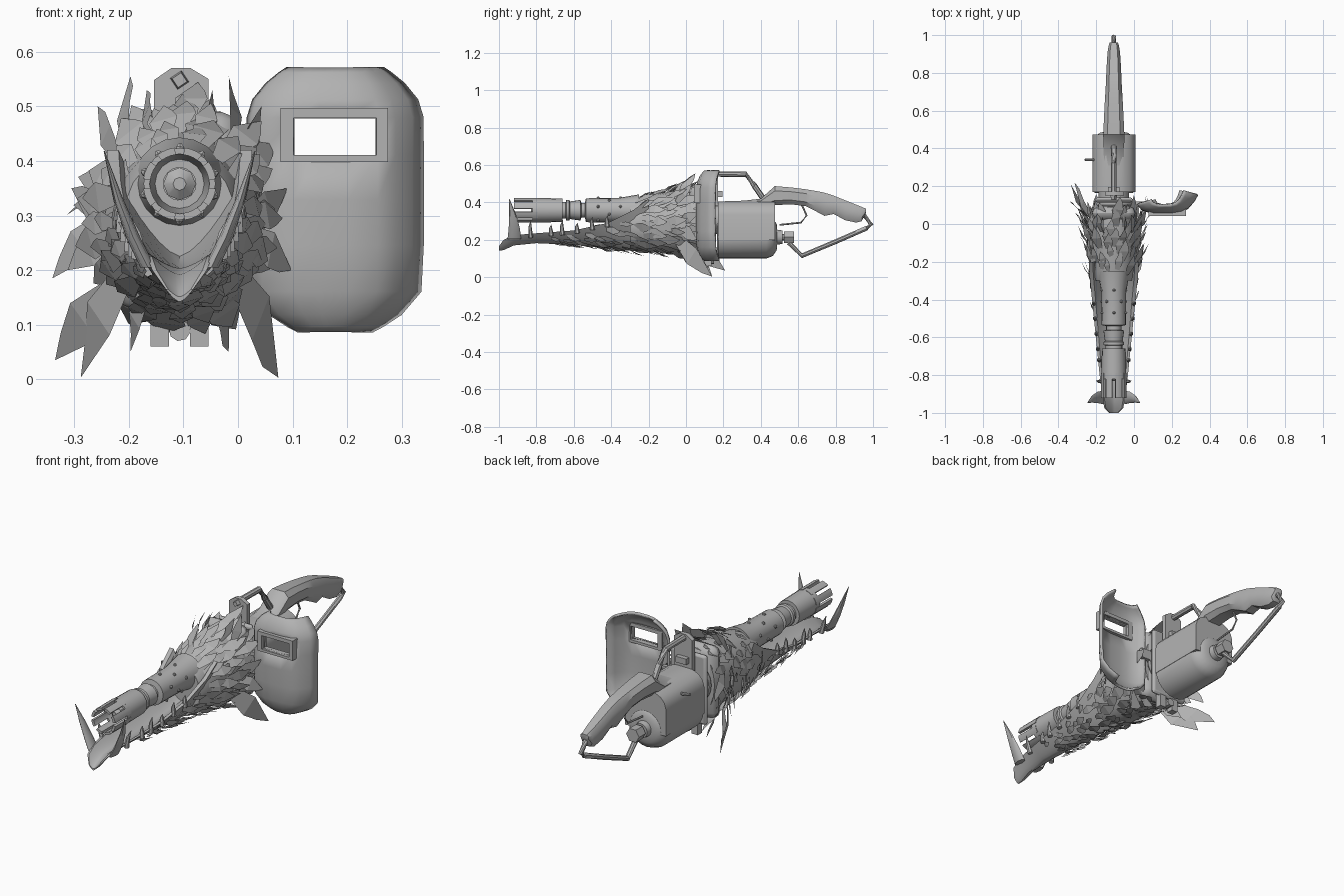
import bpy, bmesh, math, random
from mathutils import Vector

if "Cube" in bpy.data.objects:
    bpy.data.objects.remove(bpy.data.objects["Cube"])

random.seed(11)
CX = -0.107
grey = bpy.data.materials.new("plain_grey")
grey.diffuse_color = (0.45, 0.45, 0.45, 1)
grey.use_nodes = True
grey.node_tree.nodes["Principled BSDF"].inputs["Base Color"].default_value = grey.diffuse_color


def finish(name, bm, smooth=35, bevel=0, solid=0, recalc=True):
    if recalc:
        bmesh.ops.recalc_face_normals(bm, faces=bm.faces[:])
    me = bpy.data.meshes.new(name)
    bm.to_mesh(me)
    bm.free()
    me.materials.append(grey)
    ob = bpy.data.objects.new(name, me)
    bpy.context.collection.objects.link(ob)
    if solid:
        m = ob.modifiers.new("thickness", 'SOLIDIFY')
        m.thickness, m.offset = solid, 0
    if bevel:
        m = ob.modifiers.new("bevel", 'BEVEL')
        m.width, m.segments, m.limit_method = bevel, 2, 'ANGLE'
    if smooth:
        bpy.ops.object.select_all(action='DESELECT')
        ob.select_set(True)
        bpy.context.view_layer.objects.active = ob
        bpy.ops.object.shade_smooth_by_angle(angle=math.radians(smooth))
    return ob


def loft(name, rings, closed=True, cap=True, **kw):
    bm = bmesh.new()
    rows = [[bm.verts.new(p) for p in r] for r in rings]
    n = len(rows[0])
    for a, b in zip(rows, rows[1:]):
        for i in range(n if closed else n - 1):
            j = (i + 1) % n
            bm.faces.new((a[i], a[j], b[j], b[i]))
    if cap and closed:
        bm.faces.new(rows[0])
        bm.faces.new(rows[-1])
    return finish(name, bm, **kw)


def lathe(name, prof, z, seg=20, x=CX, **kw):
    # profile of (y, radius) turned about a lengthwise axis
    return loft(name, [[(x + r * math.cos(t * math.tau / seg), y, z + r * math.sin(t * math.tau / seg))
                        for t in range(seg)] for y, r in prof], **kw)


def slab(name, pts, x0, x1, **kw):
    # side-on outline of (y, z) extruded across x
    return loft(name, [[(x, y, z) for y, z in pts] for x in (x0, x1)], **kw)


def box(name, x0, x1, y0, y1, z0, z1, **kw):
    return slab(name, [(y0, z0), (y1, z0), (y1, z1), (y0, z1)], x0, x1, **kw)


def rod(name, pts, radii, seg=8):
    pts = [Vector(p) for p in pts]
    if not isinstance(radii, (list, tuple)):
        radii = [radii] * len(pts)
    rings = []
    for i, p in enumerate(pts):
        d = (pts[min(i + 1, len(pts) - 1)] - pts[max(i - 1, 0)]).normalized()
        u = d.cross(Vector((0.2, 0.3, 1)) if abs(d.z) < .8 else Vector((1, 0, 0))).normalized()
        v = d.cross(u)
        rings.append([p + radii[i] * (u * math.cos(k * math.tau / seg) + v * math.sin(k * math.tau / seg))
                      for k in range(seg)])
    return loft(name, rings)


def lerp(table, y):
    for a, b in zip(table, table[1:]):
        if y <= b[0]:
            f = max(0, (y - a[0]) / (b[0] - a[0]))
            return [p + (q - p) * f for p, q in zip(a[1:], b[1:])]
    return table[-1][1:]


# Lower jaw: y, half width, bottom, rim; the trough has a thick floor
jaw = [(-1.0, .025, .142, .165), (-.975, .05, .145, .2), (-.92, .06, .17, .225), (-.8, .075, .182, .235),
       (-.6, .095, .173, .25), (-.42, .113, .155, .29), (-.28, .128, .14, .36), (-.2, .133, .134, .42)]
S = [i / 6 for i in range(-6, 7)]
loft("lower_jaw", [[(CX + w * s, y, b + (t - b) * abs(s) ** 1.5) for s in S] +
                   [(CX + w * s * .84, y, b + (t - b) * (.4 + .6 * abs(s) ** 1.5)) for s in S[::-1]]
                   for y, w, b, t in jaw])

# Neck: y, half width, bottom, top
neck = [(-.3, .105, .15, .415), (-.25, .122, .143, .43), (-.1, .125, .13, .455), (.06, .122, .13, .485), (.09, .115, .14, .475)]
loft("neck", [[(CX + w * math.sin(t * math.tau / 20), y, (b + u) / 2 - (u - b) / 2 * math.cos(t * math.tau / 20))
               for t in range(20)] for y, w, b, u in neck])
box("collar", CX - .114, CX + .114, .02, .095, .125, .49, bevel=.04)

# Barrel, muzzle and inner nozzle
AZ = .358
lathe("barrel", [(-.665, .045), (-.643, .045), (-.64, .055), (-.625, .055), (-.62, .047), (-.565, .055), (-.56, .04),
                 (-.54, .04), (-.535, .064), (-.36, .066), (-.25, .085)], AZ)
lathe("muzzle", [(-.7, .03), (-.7, .045), (-.82, .055), (-.82, .066), (-.66, .063), (-.66, .03)], AZ, seg=16, cap=False)
lathe("nozzle", [(-.83, .012), (-.815, .03), (-.68, .03)], AZ, seg=8)
for k in range(8):
    a0 = (k + .17) * math.tau / 8
    arc = [a0 + i * .66 * math.tau / 24 for i in range(4)]
    ring = [(r * math.cos(a), r * math.sin(a)) for r, aa in ((.067, arc), (.054, arc[::-1])) for a in aa]
    loft("muzzle_prong", [[(CX + p, y, AZ + q) for p, q in ring] for y in (-.92, -.79)])

# Barrel studs
for i, y in enumerate((-.47, -.41, -.35)):
    for k in range(5):
        a = (k + i * .5) * math.tau / 5 + .3
        d = Vector((math.cos(a), 0, math.sin(a)))
        c = Vector((CX, y, AZ))
        rod("barrel_stud", [c + d * .055, c + d * .068, c + d * .074], [.008, .008, .003], 6)

# Tusks are curved blades; small teeth follow along both rims
for s in (-1, 1):
    blade = [(.058, -.918, .205, .036, .014), (.085, -.918, .26, .03, .013), (.112, -.926, .33, .02, .009), (.138, -.945, .418, .002, .001)]
    loft("tusk", [[(CX + s * x + t * math.cos(k * math.tau / 8), y + d * math.sin(k * math.tau / 8), z)
                   for k in range(8)] for x, y, z, d, t in blade])
    for y, h, o in ((-.83, .07, .025), (-.72, .04, 0), (-.66, .06, .006), (-.58, .035, 0), (-.5, .05, 0), (-.42, .04, 0)):
        w, b, t = lerp(jaw, y)
        rod("tooth", [(CX + s * w * .93, y, t - .02), (CX + s * (w * .94 + o * .5), y - .004, t + h * .5), (CX + s * (w * .95 + o), y, t + h)],
            [.013, .009, .001], 6)

# Feathers
fb = bmesh.new()


def feather(root, tip, normal, width):
    root, tip, normal = Vector(root), Vector(tip), Vector(normal)
    d = tip - root
    side = d.cross(normal).normalized() * width
    up = normal.normalized() * d.length * .06
    v = [fb.verts.new(p) for p in (root - side * .25, root + side * .25, root + d * .5 + side * .5 + up,
                                   root + d * .45 - side * .5 + up, root + d * .8 + side * .3, tip)]
    fb.faces.new((v[0], v[1], v[2], v[3]))
    fb.faces.new((v[3], v[2], v[4], v[5]))


ROWS = 15
for r in range(ROWS):
    f = r / (ROWS - 1)
    y = -.7 + .7 * f
    if y < -.27:
        w, b, t = lerp(jaw, y)
        amax, zc, hz = 1.45, t, t - b
    else:
        w, b, t = lerp(neck, y)
        amax, zc, hz = math.pi, (b + t) / 2, (t - b) / 2
    n = int(7 + 4 * f) if amax < 2 else 17
    for k in range(n):
        a = -amax + 2 * amax * (k + .5 * (r % 2) + random.uniform(-.25, .25)) / n
        nrm = Vector((math.sin(a), 0, -math.cos(a)))
        # the underside narrows to a keel towards the front
        keel = 1 if amax > 2 else .9
        root = Vector((CX + w * math.sin(a) * keel, y + random.uniform(-.025, .025), zc - hz * math.cos(a) * .98))
        lift = (.2 + .38 * f * (.35 + .65 * abs(math.sin(a / 2)))) * random.uniform(.6, 1.35)
        length = (.055 + .07 * f) * random.uniform(.8, 1.3)
        d = Vector((nrm.x * lift + random.uniform(-.2, .2), 1, nrm.z * lift + random.uniform(-.16, .16))).normalized()
        feather(root, root + d * length, nrm, length * random.uniform(.36, .5))

# Long feathers around the collar, offsets from the centre line
for s in (-1, 1):
    for root, tip, w in (((.09, -.05, .21), (.181, .14, .003), .1), ((.1, -.04, .43), (.09, .05, .555), .05),
                         ((.11, -.05, .4), (.15, .03, .5), .05), ((.12, -.03, .29), (.198, .06, .35), .06),
                         ((.12, -.03, .27), (.205, .06, .2), .07), ((.06, 0, .16), (.09, .12, .05), .05),
                         ((.05, -.06, .45), (.06, .04, .53), .045)):
        feather((CX + s * root[0], root[1], root[2]), (CX + s * tip[0], tip[1], tip[2]), (s, -.6, 0), w)
feather((-.22, .02, .17), (-.335, .21, .035), (-.5, -.8, 0), .09)
feather((-.23, .04, .3), (-.34, .12, .185), (-.5, -.8, .2), .07)
feather((-.22, .02, .36), (-.315, .22, .3), (-.6, -.5, .6), .05)
finish("feathers", fb, smooth=0, recalc=False)

# Collar plates and clamp feet
lathe("collar_ring", [(.08, .09), (.1, .105), (.12, .105), (.125, .08), (.18, .08)], .31)
box("collar_plate", CX - .1, CX + .1, .115, .14, .12, .47, bevel=.02)
for s in (-1, 1):
    box("clamp_foot", CX + s * .036 - .017, CX + s * .036 + .017, .1, .135, .06, .16)
rod("clamp_bolt", [(CX, .1, .09), (CX, .15, .09)], .02)

# Face shield, swept back further on its outer edge, with a window left out of the grid
SX, SZ, HW, HH = .178, .329, .157, .238
us = [-1, -.95, -.85, (.102 - SX) / HW, -.2, .15, (.254 - SX) / HW, .68, .87, 1]
vs = [-1, -.96, -.87, -.7, -.35, 0, (.411 - SZ) / HH, (.479 - SZ) / HH, .76, .88, .96, 1]
bm = bmesh.new()
grid = []
for v in vs:
    pinch = 1 - (.45 if v > 0 else .58) * max(0, (abs(v) - .62) / .38) ** 2
    grid.append([bm.verts.new((SX + HW * u * pinch, .058 + (.05 * abs(u) ** 6 if u < 0 else .098 * u ** 3.2) + .045 * abs(v) ** 6 * (1 - .5 * abs(u) ** 4),
                               SZ + HH * v)) for u in us])
for j in range(len(vs) - 1):
    for i in range(len(us) - 1):
        if not (j == 6 and 3 <= i <= 5):
            bm.faces.new((grid[j][i], grid[j][i + 1], grid[j + 1][i + 1], grid[j + 1][i]))
finish("shield", bm, solid=.012, smooth=40)
for x0, x1, z0, z1 in ((.078, .275, .398, .411), (.078, .275, .479, .497), (.078, .102, .411, .479), (.254, .275, .411, .479)):
    box("window_frame", x0, x1, .042, .08, z0, z1)
box("shield_arm", -.03, .05, .1, .12, .3, .35)

# Rear tank with valve
lathe("tank", [(.165, .1), (.175, .114), (.43, .114), (.465, .1), (.485, .07), (.487, .04), (.515, .036)], .214, seg=24)
lathe("valve_neck", [(.5, .018), (.54, .018)], .214, seg=10)
lathe("valve_knob", [(.525, .036), (.578, .036)], .214, seg=6)

# Upper housing
half = [(.114, .2), (.114, .335), (.105, .365), (.085, .388), (.06, .4)]
loft("housing", [[(CX + p, y, q) for p, q in half + [(.04, h), (-.04, h)] + [(-p, q) for p, q in half[::-1]]]
                 for y, h in ((.17, .405), (.4, .412), (.475, .405))])
rod("side_lever", [(-.2, .34, .36), (-.26, .34, .37)], .007)

# Grip, tapering to the rear: y, half width, bottom, top
grip = [(.3, .05, .38, .408), (.4, .055, .37, .42), (.475, .056, .385, .487), (.56, .052, .39, .48), (.64, .048, .38, .47),
        (.69, .045, .355, .462), (.74, .042, .328, .452), (.79, .04, .338, .436), (.85, .037, .305, .412), (.91, .033, .292, .388),
        (.94, .028, .3, .376), (.962, .022, .345, .366)]
loft("grip", [[(CX + p * w, y, b + (t - b) * q) for p, q in ((-.6, 0), (.6, 0), (1, .25), (1, .75), (.6, 1), (-.6, 1), (-1, .75), (-1, .25))]
              for y, w, b, t in grip])

# Rear guard, trigger and top bracket
rod("rear_guard", [(CX, .92, .32), (CX, .955, .33), (CX, .99, .28), (CX, .965, .262), (CX, .8, .19), (CX, .62, .115), (CX, .55, .185)], .013)
rod("trigger", [(CX, .62, .385), (CX, .645, .33), (CX, .615, .292), (CX, .5, .28)], .005, 6)
front = [(-.047, .38), (.053, .38), (.053, .55), (.02, .57), (-.015, .57), (-.047, .548)]
loft("bracket_plate", [[(CX + p, y, z) for p, z in front] for y in (.15, .172)])
rod("bracket_bolt", [(CX, .13, .548), (CX, .165, .548)], [.014, .02], 4)
rod("carry_bar", [(CX, .165, .552), (CX, .32, .55), (CX, .365, .49), (CX, .42, .41)], .015)
box("bracket_clip", CX - .03, CX + .03, .17, .195, .43, .46)
